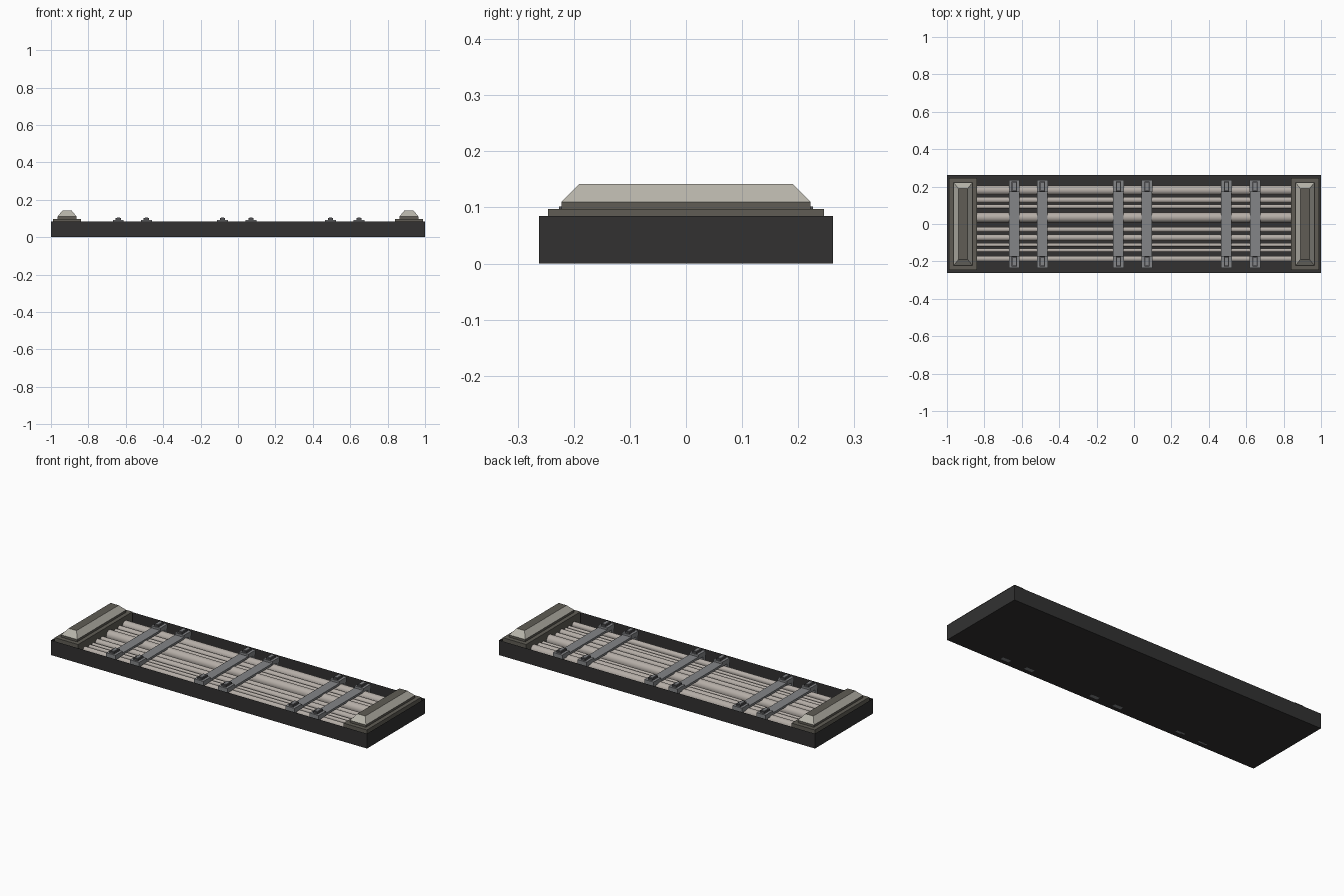
import bpy, bmesh, math

if "Cube" in bpy.data.objects:
    bpy.data.objects.remove(bpy.data.objects["Cube"])


def mat(name, r, g, b):
    m = bpy.data.materials.new(name)
    m.diffuse_color = (r, g, b, 1)
    m.use_nodes = True
    m.node_tree.nodes["Principled BSDF"].inputs["Base Color"].default_value = m.diffuse_color
    return m


DARK = mat("dark_tray", 0.032, 0.031, 0.031)
STONE = mat("dark_stone", 0.115, 0.108, 0.09)
PALE = mat("pale_stone", 0.47, 0.455, 0.40)
PIPE = mat("pipe_beige", 0.46, 0.42, 0.385)
STRAP = mat("strap_grey", 0.23, 0.235, 0.245)
BUCKLE = mat("buckle_dark", 0.08, 0.08, 0.085)


def finish(bm, name, *mats):
    bmesh.ops.recalc_face_normals(bm, faces=bm.faces[:])
    me = bpy.data.meshes.new(name)
    bm.to_mesh(me)
    bm.free()
    for m in mats:
        me.materials.append(m)
    ob = bpy.data.objects.new(name, me)
    bpy.context.collection.objects.link(ob)
    return ob


def add_box(bm, x0, x1, y0, y1, z0, z1, tx=0.0, ty=0.0):
    """Box, with its top pulled in by tx, ty."""
    lo = [bm.verts.new((x, y, z0)) for x, y in ((x0, y0), (x1, y0), (x1, y1), (x0, y1))]
    hi = [bm.verts.new((x, y, z1)) for x, y in
          ((x0 + tx, y0 + ty), (x1 - tx, y0 + ty), (x1 - tx, y1 - ty), (x0 + tx, y1 - ty))]
    bm.faces.new(lo[::-1])
    bm.faces.new(hi)
    for i in range(4):
        j = (i + 1) % 4
        bm.faces.new((lo[i], lo[j], hi[j], hi[i]))


# open tray: inset the top of a box and push it down
bm = bmesh.new()
add_box(bm, -1, 1, -0.262, 0.262, 0, 0.085)
bm.faces.ensure_lookup_table()
top = max(bm.faces, key=lambda f: f.calc_center_median().z)
bmesh.ops.inset_region(bm, faces=[top], thickness=0.018)
for v in top.verts:
    v.co.z = 0.015
finish(bm, "tray", DARK)

# stepped end caps
for side, s in (("left", -1), ("right", 1)):
    c = s * 0.914
    bm = bmesh.new()
    add_box(bm, c - 0.074, c + 0.074, -0.246, 0.246, 0.01, 0.097)
    add_box(bm, c - 0.051, c + 0.051, -0.222, 0.222, 0.097, 0.11)
    finish(bm, side + "_cap_base", STONE)
    bm = bmesh.new()
    add_box(bm, c - 0.051, c + 0.051, -0.222, 0.222, 0.11, 0.142, 0.026, 0.032)
    ob = finish(bm, side + "_cap_bevel", PALE, STONE)
    for p in ob.data.polygons:
        p.material_index = 1 if p.normal.z > 0.95 else 0

# lengthwise pipes: (y, radius)
PIPES = [(0.18, 0.025), (0.128, 0.016), (0.093, 0.011), (0.035, 0.027), (-0.03, 0.014),
         (-0.073, 0.017), (-0.112, 0.010), (-0.141, 0.010), (-0.186, 0.016)]
for i, (y, r) in enumerate(PIPES):
    bpy.ops.mesh.primitive_cylinder_add(vertices=16, radius=r, depth=1.72,
                                        location=(0, y, 0.047),
                                        rotation=(0, math.pi / 2, 0))
    ob = bpy.context.object
    ob.name = "pipe_%d" % (i + 1)
    ob.data.materials.append(PIPE)
    bpy.ops.object.shade_smooth_by_angle(angle=math.radians(40))

# cross straps with end brackets and buckles
for i, x in enumerate((-0.64, -0.49, -0.083, 0.069, 0.494, 0.647)):
    bm = bmesh.new()
    add_box(bm, x - 0.028, x + 0.028, -0.18, 0.18, 0.068, 0.08)
    for s in (-1, 1):
        y0, y1 = sorted((s * 0.17, s * 0.236))
        add_box(bm, x - 0.029, x + 0.029, y0, y1, 0.066, 0.092)
        y0, y1 = sorted((s * 0.215, s * 0.236))
        add_box(bm, x - 0.026, x + 0.026, y0, y1, 0.0, 0.07)
    finish(bm, "strap_%d" % (i + 1), STRAP)
    bm = bmesh.new()
    for s in (-1, 1):
        add_box(bm, x - 0.014, x + 0.014, s * 0.2 - 0.026, s * 0.2 + 0.026, 0.09, 0.102)
    finish(bm, "buckle_%d" % (i + 1), BUCKLE)
    bm = bmesh.new()
    for s in (-1, 1):
        add_box(bm, x - 0.008, x + 0.008, s * 0.2 - 0.018, s * 0.2 + 0.018, 0.1, 0.104)
    finish(bm, "buckle_plate_%d" % (i + 1), STRAP)
